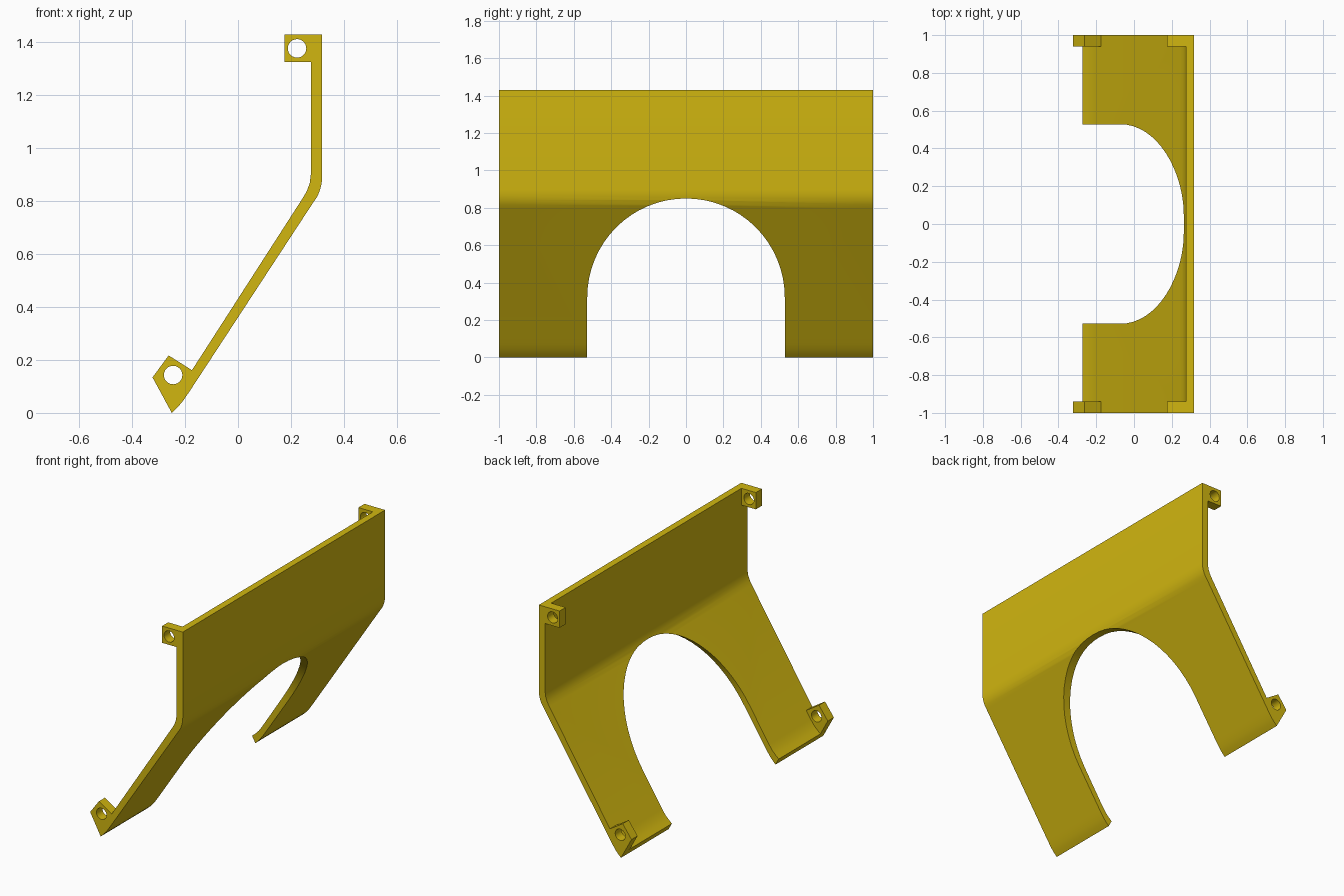
import bpy, bmesh, math

if "Cube" in bpy.data.objects:
    bpy.data.objects.remove(bpy.data.objects["Cube"])

yellow = bpy.data.materials.new("mustard yellow")
yellow.diffuse_color = (0.64, 0.47, 0.005, 1)
yellow.use_nodes = True
yellow.node_tree.nodes["Principled BSDF"].inputs["Base Color"].default_value = yellow.diffuse_color


def prism(name, pts, lo, hi, axis):
    """Extrude a 2D outline along axis 'x' (pts are y,z) or 'y' (pts are x,z)."""
    place = (lambda p, d: (d, p[0], p[1])) if axis == 'x' else (lambda p, d: (p[0], d, p[1]))
    bm = bmesh.new()
    face = bm.faces.new([bm.verts.new(place(p, lo)) for p in pts])
    ext = bmesh.ops.extrude_face_region(bm, geom=[face])
    for v in ext["geom"]:
        if isinstance(v, bmesh.types.BMVert):
            v.co = place((v.co.y if axis == 'x' else v.co.x, v.co.z), hi)
    bmesh.ops.recalc_face_normals(bm, faces=bm.faces)
    me = bpy.data.meshes.new(name)
    bm.to_mesh(me)
    bm.free()
    me.materials.append(yellow)
    ob = bpy.data.objects.new(name, me)
    bpy.context.collection.objects.link(ob)
    return ob


def arc(cx, cz, r, a0, a1, n):
    return [(cx + r * math.cos(math.radians(a0 + (a1 - a0) * i / n)),
             cz + r * math.sin(math.radians(a0 + (a1 - a0) * i / n))) for i in range(n + 1)]


def cut(ob, cutter):
    mod = ob.modifiers.new("cut", 'BOOLEAN')
    mod.operation = 'DIFFERENCE'
    mod.solver = 'EXACT'
    mod.object = cutter
    bpy.ops.object.select_all(action='DESELECT')
    bpy.context.view_layer.objects.active = ob
    ob.select_set(True)
    bpy.ops.object.modifier_apply(modifier=mod.name)
    bpy.data.objects.remove(cutter)
    bpy.ops.object.shade_smooth_by_angle(angle=math.radians(30))


# Bent sheet: vertical top, sloping middle, curled lower lip
outer = [(.318, 1.43), (.318, .895), (.316, .868), (.31, .842), (.3, .818), (.285, .796),
         (-.172, .098), (-.19, .071), (-.208, .045), (-.228, .021), (-.25, 0)]
inner = [(-.272, .04), (-.248, .061), (-.225, .085), (-.205, .113),
         (.245, .812), (.26, .838), (.271, .868), (.275, .9), (.275, 1.43)]
panel = prism("bent_panel", outer + inner, -1, 1, 'y')

# Arched opening
arch = [(.528, -.2)] + arc(0, .322, .528, 0, 180, 32) + [(-.528, -.2)]
cut(panel, prism("arch_cutter", arch, -1, 1, 'x'))

# Drilled mounting lugs at both ends
upper = [(.175, 1.325), (.28, 1.325), (.28, 1.43), (.175, 1.43)]
lower = [(-.262, .217), (-.323, .134), (-.25, 0), (-.228, .021), (-.208, .045),
         (-.19, .071), (-.172, .098), (-.172, .16)]
for side, y0, y1 in (("front", -1, -.94), ("back", .94, 1)):
    for name, outline, cx, cz in (("upper", upper, .223, 1.377), ("lower", lower, -.245, .143)):
        lug = prism(f"{side}_{name}_lug", outline, y0, y1, 'y')
        cut(lug, prism("hole_cutter", arc(cx, cz, .035, 0, 345, 23), y0 - .1, y1 + .1, 'y'))
